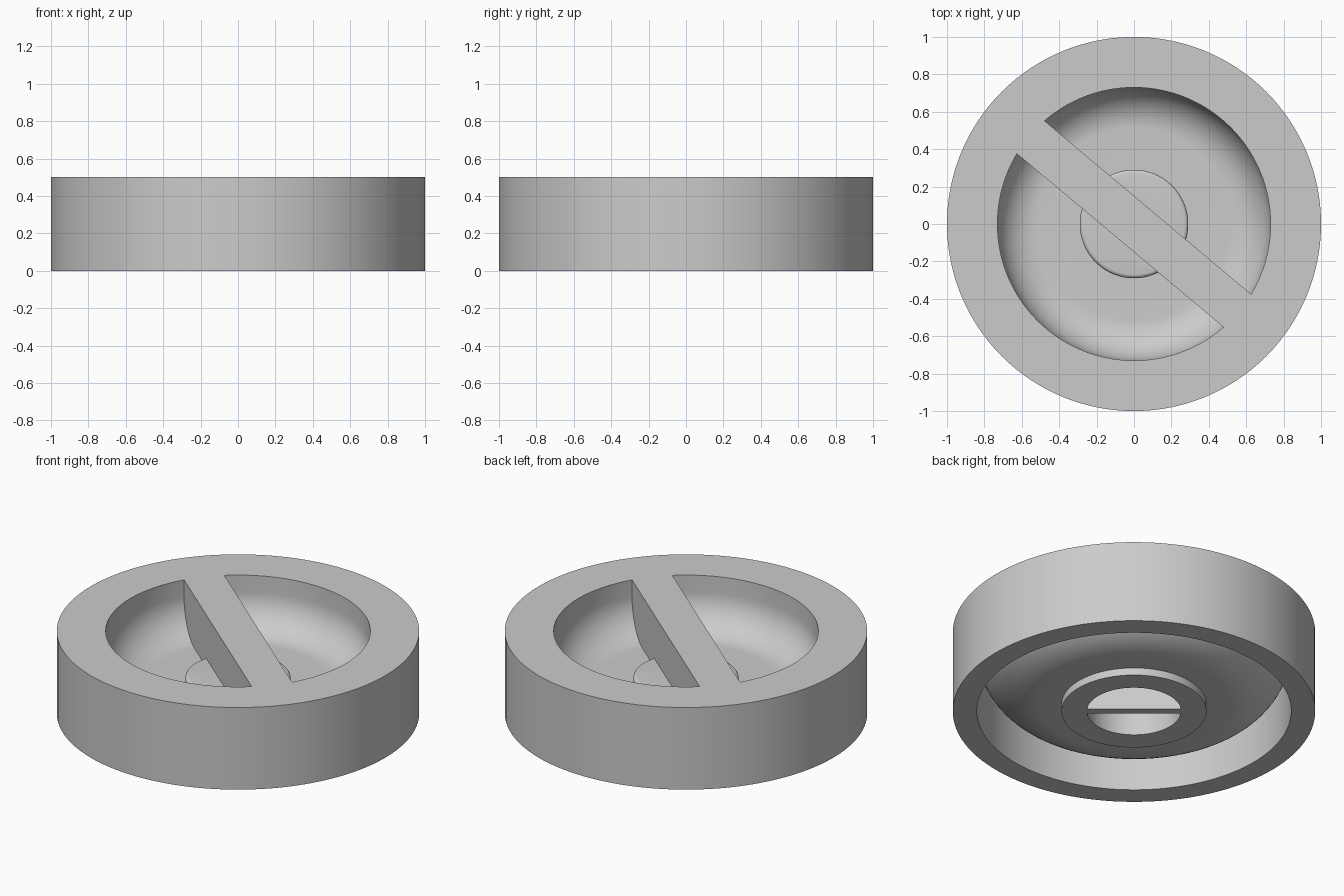
import bpy
import bmesh
from math import sin, cos, radians
from mathutils import Matrix

cube = bpy.data.objects.get("Cube")
if cube:
    bpy.data.objects.remove(cube, do_unlink=True)

SEGMENTS = 128
HEIGHT = 0.5
TILT = radians(-40)          # direction of the grip bar

grey = bpy.data.materials.new("plain grey")
grey.use_nodes = True
grey.diffuse_color = (0.6, 0.6, 0.6, 1)
grey.node_tree.nodes["Principled BSDF"].inputs["Base Color"].default_value = (0.6, 0.6, 0.6, 1)


def finish(name, bm):
    bmesh.ops.recalc_face_normals(bm, faces=bm.faces)
    mesh = bpy.data.meshes.new(name)
    bm.to_mesh(mesh)
    bm.free()
    mesh.materials.append(grey)
    obj = bpy.data.objects.new(name, mesh)
    bpy.context.collection.objects.link(obj)
    return obj


def arc(r, z, radius, start, end, steps):
    angles = [radians(start + (end - start) * i / steps) for i in range(steps + 1)]
    return [(r + radius * cos(a), z + radius * sin(a)) for a in angles]


def revolve(name, profile):
    bm = bmesh.new()
    verts = [bm.verts.new((r, 0, z)) for r, z in profile]
    edges = [bm.edges.new(pair) for pair in zip(verts, verts[1:])]
    bmesh.ops.spin(bm, geom=verts + edges, cent=(0, 0, 0), axis=(0, 0, 1),
                   angle=radians(360), steps=SEGMENTS, use_duplicate=False)
    bmesh.ops.remove_doubles(bm, verts=bm.verts, dist=0.0002)
    return finish(name, bm)


def slab(name, length, width, bottom, top):
    bm = bmesh.new()
    bmesh.ops.create_cube(bm, size=1)
    bmesh.ops.scale(bm, vec=(length, width, top - bottom), verts=bm.verts)
    bmesh.ops.translate(bm, vec=(0, 0, (top + bottom) / 2), verts=bm.verts)
    bmesh.ops.rotate(bm, matrix=Matrix.Rotation(TILT, 3, "Z"), verts=bm.verts)
    return finish(name, bm)


# Round body: hollow hub, curved dish shell and outer rim in one profile
profile = [(0, 0.15), (0.26, 0.15), (0.26, 0), (0.4, 0), (0.4, 0.045)]
profile += arc(0.513, 0.4, 0.354, -90, 0, 16)
profile += [(0.867, 0), (1, 0), (1, HEIGHT), (0.73, HEIGHT)]
profile += arc(0.513, 0.4, 0.217, 0, -90, 16)
profile += [(0.29, 0.183)]
profile += arc(0.27, 0.215, 0.02, 0, 90, 4)
profile += [(0, 0.235)]
body = revolve("knob_body", profile)

# Grip bar across the dish and thin key rib inside the hub
parts = [slab("grip_bar", 1.5, 0.23, 0.165, HEIGHT),
         slab("hub_rib", 0.56, 0.045, 0, 0.17)]

# Fuse the slabs into the body
for part in parts:
    bpy.context.view_layer.objects.active = body
    fuse = body.modifiers.new("fuse", "BOOLEAN")
    fuse.operation = "UNION"
    fuse.solver = "EXACT"
    fuse.object = part
    bpy.ops.object.modifier_apply(modifier=fuse.name)
    bpy.data.objects.remove(part, do_unlink=True)

bpy.ops.object.select_all(action="DESELECT")
body.select_set(True)
bpy.context.view_layer.objects.active = body
bpy.ops.object.shade_smooth_by_angle(angle=radians(30))
